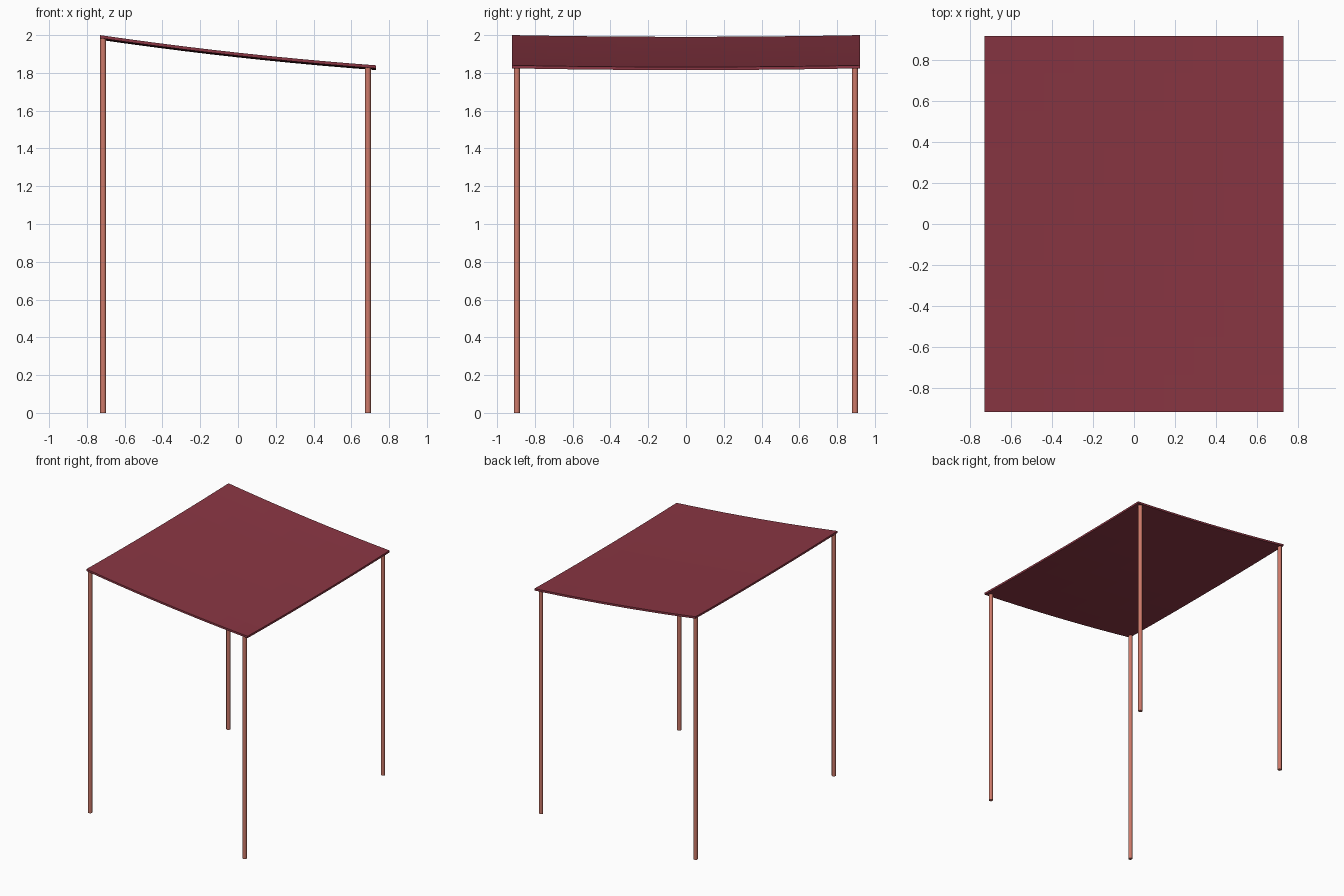
import bpy, bmesh, math

if "Cube" in bpy.data.objects:
    bpy.data.objects.remove(bpy.data.objects["Cube"])

def lin(c):
    c /= 255
    return c / 12.92 if c <= 0.04045 else ((c + 0.055) / 1.055) ** 2.4

def material(name, r, g, b):
    m = bpy.data.materials.new(name)
    m.diffuse_color = (lin(r), lin(g), lin(b), 1)
    m.use_nodes = True
    m.node_tree.nodes["Principled BSDF"].inputs["Base Color"].default_value = m.diffuse_color
    return m

cloth = material("maroon cloth", 138, 54, 67)
copper = material("copper posts", 206, 122, 106)

HX, HY, THICK, N = 0.73, 0.92, 0.016, 10

def roof_z(x, y):
    """Top of the sloping roof, sagging slightly along both directions."""
    u, v = x / HX, y / HY
    return 1.92 - 0.08 * u - 0.013 * (1 - u * u) - 0.009 * (1 - v * v)

# Sagging canopy sheet: a closed slab made from a deformed grid
bm = bmesh.new()
bmesh.ops.create_grid(bm, x_segments=N, y_segments=N, size=1)
for v in bm.verts:
    v.co.x *= HX
    v.co.y *= HY
    v.co.z = roof_z(v.co.x, v.co.y)
bottom = bmesh.ops.extrude_face_region(bm, geom=bm.faces[:] , use_keep_orig=True)
for v in [g for g in bottom["geom"] if isinstance(g, bmesh.types.BMVert)]:
    v.co.z -= THICK
bmesh.ops.recalc_face_normals(bm, faces=bm.faces)
mesh = bpy.data.meshes.new("canopy")
bm.to_mesh(mesh)
bm.free()
canopy = bpy.data.objects.new("canopy", mesh)
bpy.context.collection.objects.link(canopy)
mesh.materials.append(cloth)

# Four slim posts, ending just inside the canopy
for side, x in (("high", -0.714), ("low", 0.688)):
    for end, y in (("front", -0.895), ("back", 0.895)):
        h = roof_z(x, y) - THICK * 0.5
        bpy.ops.mesh.primitive_cylinder_add(vertices=12, radius=0.016, depth=h,
                                            location=(x, y, h / 2))
        post = bpy.context.object
        post.name = f"{side}_{end}_post"
        post.data.materials.append(copper)
        bpy.ops.object.shade_smooth_by_angle(angle=math.radians(40))
